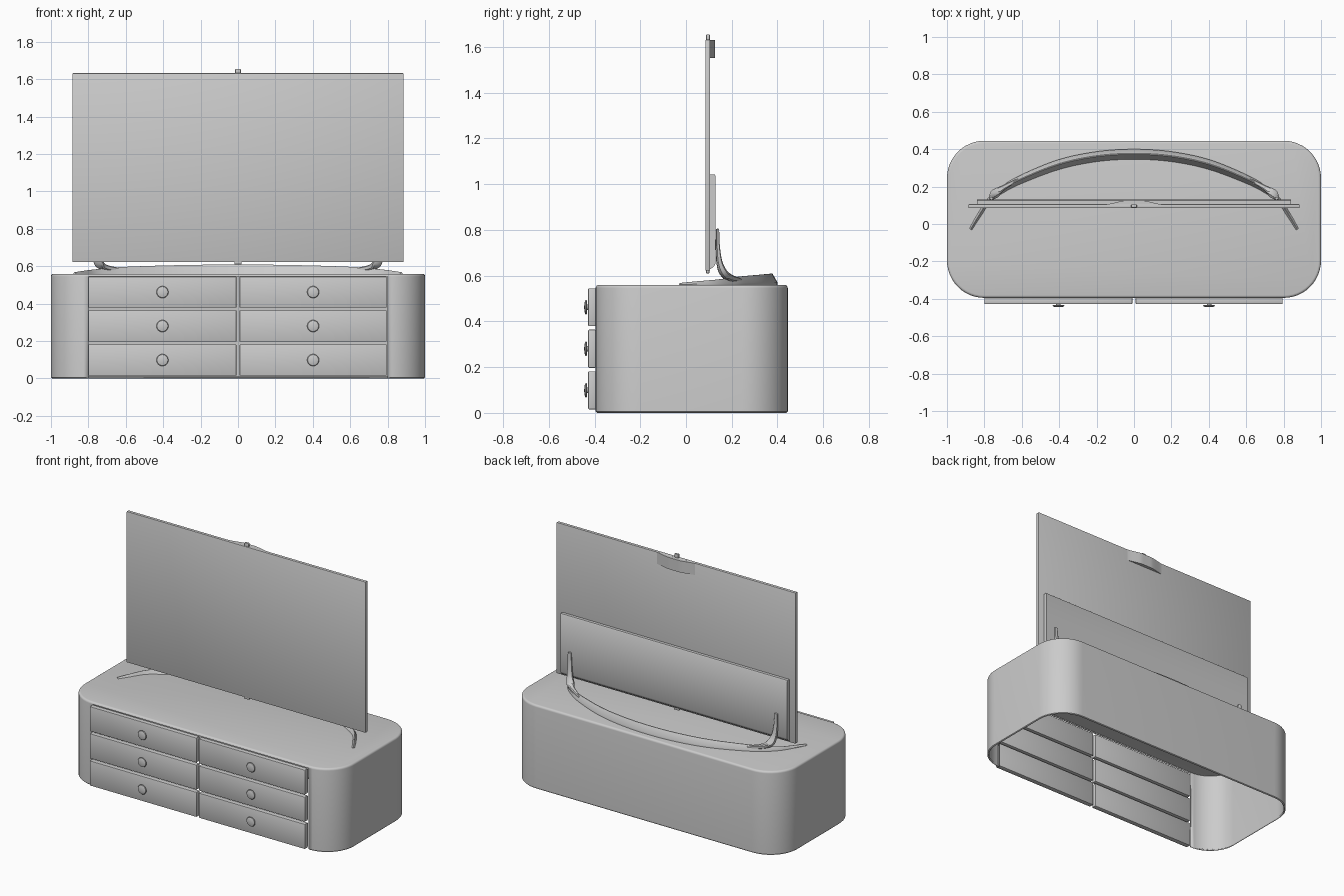
import bpy, bmesh, math
from mathutils import Vector

if "Cube" in bpy.data.objects:
    bpy.data.objects.remove(bpy.data.objects["Cube"])


def finish(name, bm, smooth=True, angle=35):
    bmesh.ops.recalc_face_normals(bm, faces=bm.faces)
    me = bpy.data.meshes.new(name)
    bm.to_mesh(me)
    bm.free()
    ob = bpy.data.objects.new(name, me)
    bpy.context.collection.objects.link(ob)
    if smooth:
        bpy.ops.object.select_all(action='DESELECT')
        ob.select_set(True)
        bpy.context.view_layer.objects.active = ob
        bpy.ops.object.shade_smooth_by_angle(angle=math.radians(angle))
    return ob


def box(name, lo, hi, bevel=0.0):
    bm = bmesh.new()
    bmesh.ops.create_cube(bm, size=1)
    for v in bm.verts:
        v.co = [(a + b) / 2 + c * (b - a) for a, b, c in zip(lo, hi, v.co)]
    if bevel:
        bmesh.ops.bevel(bm, geom=bm.edges[:], offset=bevel, segments=2, profile=0.5, affect='EDGES')
    return finish(name, bm)


def loft(name, rings, caps=(True, True)):
    bm = bmesh.new()
    rows = [[bm.verts.new(p) for p in r] for r in rings]
    n = len(rows[0])
    for a, b in zip(rows, rows[1:]):
        for i in range(n):
            j = (i + 1) % n
            bm.faces.new((a[i], a[j], b[j], b[i]))
    for use, row in zip(caps, (rows[0], rows[-1])):
        if use:
            bm.faces.new(row)
    return finish(name, bm)


def smooth_path(pts, steps=6):
    # Catmull-Rom through the given stations
    P = [Vector(p) for p in pts]
    P = [2 * P[0] - P[1]] + P + [2 * P[-1] - P[-2]]
    out = []
    for a, b, c, d in zip(P, P[1:], P[2:], P[3:]):
        for k in range(steps):
            t = k / steps
            out.append(0.5 * (2 * b + (c - a) * t + (2 * a - 5 * b + 4 * c - d) * t * t
                              + (3 * b - a - 3 * c + d) * t ** 3))
    return out + [P[-2]]


# Cabinet shell: rounded outline, open below and open behind the drawers
F, B, R, H = -0.395, 0.445, 0.2, 0.56


def outline(inset, z):
    pts = []
    r = R - inset
    for cx, cy, a0 in ((0.8, F + R, -90), (0.8, B - R, 0), (-0.8, B - R, 90), (-0.8, F + R, 180)):
        for k in range(13):
            a = math.radians(a0 + 90 * k / 12)
            pts.append((cx + r * math.cos(a), cy + r * math.sin(a), z))
    return pts


levels = [(0.006, 0), (0, 0.006)] + [
    (0.014 * (1 - math.cos(a)), H - 0.014 + 0.014 * math.sin(a))
    for a in (0, math.pi / 8, math.pi / 4, 3 * math.pi / 8, math.pi / 2)]
cabinet = loft("cabinet_shell", [outline(*l) for l in levels], (False, True))
bm = bmesh.new()
bm.from_mesh(cabinet.data)
front = [f for f in bm.faces if f.calc_center_median().y < F + 0.004
         and abs(f.calc_center_median().x) < 0.01 and f.calc_center_median().z < 0.5]
bmesh.ops.delete(bm, geom=front, context='FACES')
bm.to_mesh(cabinet.data)
bm.free()
sol = cabinet.modifiers.new("wall", 'SOLIDIFY')
sol.thickness = 0.01
sol.offset = -1

# Drawer fronts with round knobs
knob_profile = [(0.012, -0.425), (0.012, -0.434), (0.029, -0.434), (0.032, -0.437),
                (0.029, -0.441), (0.018, -0.444), (0.006, -0.445)]
for row, (z0, z1) in enumerate(((0.015, 0.182), (0.197, 0.364), (0.379, 0.545))):
    for side, (x0, x1) in enumerate(((-0.8, -0.008), (0.008, 0.795))):
        tag = f"{row + 1}_{'left' if side == 0 else 'right'}"
        box("drawer_front_" + tag, (x0, -0.428, z0), (x1, F + 0.001, z1), 0.005)
        cx, cz = (x0 + x1) / 2, (z0 + z1) / 2
        loft("drawer_knob_" + tag,
             [[(cx + r * math.cos(k * math.pi / 12), y, cz + r * math.sin(k * math.pi / 12))
               for k in range(24)] for r, y in knob_profile])

# Flat screen, rear housing and small centre tabs
box("screen_panel", (-0.885, 0.085, 0.622), (0.885, 0.106, 1.632), 0.003)
housing = [(0.104, 0.628), (0.112, 0.632), (0.124, 0.642), (0.130, 0.655), (0.130, 1.036), (0.126, 1.042), (0.104, 1.042)]
loft("rear_housing", [[(x, y, z) for y, z in housing] for x in (-0.84, 0.84)])
box("top_sensor", (-0.015, 0.088, 1.625), (0.015, 0.104, 1.655), 0.003)
box("bottom_sensor", (-0.02, 0.088, 0.61), (0.02, 0.102, 0.63), 0.003)

# Curved bump behind the top edge
bump = [(-0.15 + 0.3 * k / 24, 0.105 + 0.022 * min(1, 1.15 * math.sin(math.pi * k / 24) ** 1.4))
        for k in range(25)]
bump = [(-0.15, 0.100)] + bump + [(0.15, 0.100)]
loft("top_rear_bump", [[(x, y, z) for x, y in bump] for z in (1.553, 1.631)])

# Bow-shaped stand base: stations are x, y, half width, height
half = [(0, 0.3725, 0.0275, 0.05), (0.2, 0.36, 0.027, 0.049), (0.4, 0.318, 0.026, 0.045),
        (0.6, 0.24, 0.022, 0.038), (0.7, 0.185, 0.017, 0.031), (0.775, 0.125, 0.012, 0.023),
        (0.83, 0.043, 0.011, 0.016), (0.873, -0.028, 0.008, 0.009)]
path = smooth_path([(-x, y, w, h) for x, y, w, h in half[:0:-1]] + half)
rings = []
for i, p in enumerate(path):
    t = path[min(i + 1, len(path) - 1)] - path[max(i - 1, 0)]
    n = Vector((-t[1], t[0])).normalized()
    w, h = p[2], p[3]
    rings.append([(p[0] + n.x * u, p[1] + n.y * u, H - 0.001 + z) for u, z in
                  ((-w, 0), (w, 0), (w, 0.25 * h), (0.2 * w, h), (0, h))])
loft("stand_bow", rings)

# Uprights flaring into the bow: stations are x, y, z, half width, half depth
up = smooth_path([(0.765, 0.138, 0.805, 0.011, 0.006), (0.763, 0.139, 0.73, 0.013, 0.008),
                  (0.757, 0.146, 0.66, 0.017, 0.012), (0.742, 0.163, 0.615, 0.023, 0.016),
                  (0.705, 0.19, 0.592, 0.014, 0.014), (0.62, 0.238, 0.58, 0.008, 0.008)], 5)
rings = []
for i, p in enumerate(up):
    t = Vector((up[min(i + 1, len(up) - 1)] - up[max(i - 1, 0)])[:3]).normalized()
    side = Vector((0.87, 0.5, 0)) if abs(t.z) < 0.5 else Vector((1, 0.15, 0))
    side = (side - t * side.dot(t)).normalized()
    deep = t.cross(side)
    c = Vector(p[:3])
    rings.append([c + side * p[3] * a + deep * p[4] * b for a, b in
                  ((-1, -0.6), (-0.6, -1), (0.6, -1), (1, -0.6), (1, 0.6), (0.6, 1), (-0.6, 1), (-1, 0.6))])
upright = loft("stand_upright", rings)
upright.modifiers.new("mirror", 'MIRROR')
